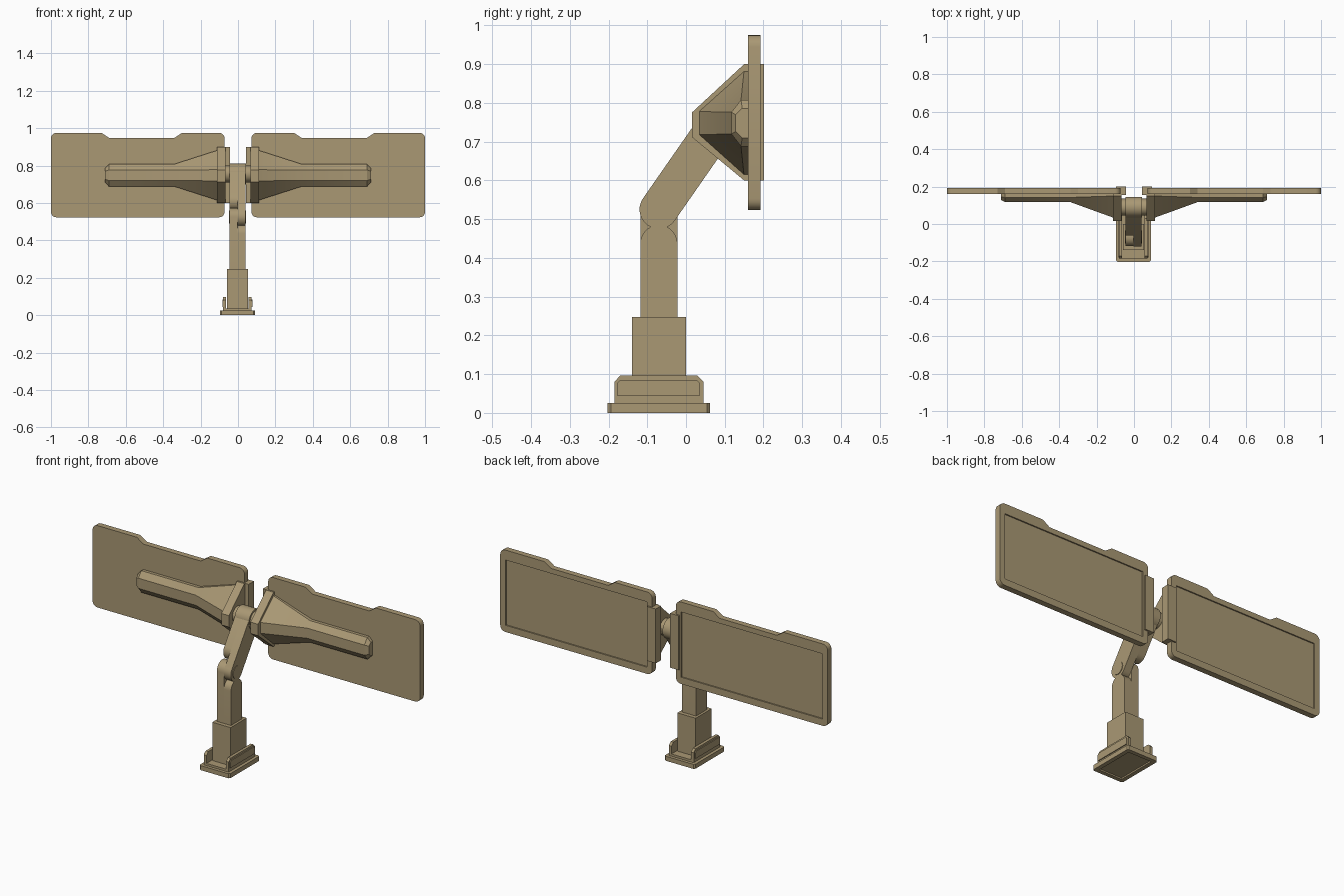
import bpy, bmesh, math
from mathutils import Vector

if "Cube" in bpy.data.objects:
    bpy.data.objects.remove(bpy.data.objects["Cube"])

TAN = (0.40, 0.315, 0.175, 1)
mat = bpy.data.materials.new("tan_metal")
mat.use_nodes = True
mat.diffuse_color = TAN
bsdf = next(n for n in mat.node_tree.nodes if n.type == "BSDF_PRINCIPLED")
bsdf.inputs["Base Color"].default_value = TAN
bsdf.inputs["Roughness"].default_value = 0.7

CX = -0.003  # the stand sits a hair off centre


def loft(name, rings, mirror=False):
    """Skin equal-length rings of 3D points and cap both ends."""
    bm = bmesh.new()
    loops = [[bm.verts.new(p) for p in ring] for ring in rings]
    for a, b in zip(loops, loops[1:]):
        for i in range(len(a)):
            j = (i + 1) % len(a)
            bm.faces.new((a[i], a[j], b[j], b[i]))
    bm.faces.new(loops[0])
    bm.faces.new(loops[-1])
    bmesh.ops.recalc_face_normals(bm, faces=bm.faces)
    mesh = bpy.data.meshes.new(name)
    bm.to_mesh(mesh)
    bm.free()
    mesh.materials.append(mat)
    ob = bpy.data.objects.new(name, mesh)
    bpy.context.collection.objects.link(ob)
    if mirror:
        ob.modifiers.new("Mirror", "MIRROR").use_clip = False
    return ob


def side_prism(name, profile, x0, x1, mirror=False):
    """Extrude a (y, z) profile along x."""
    return loft(name, [[(x, y, z) for y, z in profile] for x in (x0, x1)], mirror)


def box(name, x0, x1, y0, y1, z0, z1, mirror=False):
    return side_prism(name, [(y0, z0), (y1, z0), (y1, z1), (y0, z1)], x0, x1, mirror)


def arc(centre, r, start, end, n=14):
    return [(centre[0] + r * math.cos(math.radians(start + (end - start) * i / n)),
             centre[1] + r * math.sin(math.radians(start + (end - start) * i / n)))
            for i in range(n + 1)]


def stadium(a, b, r):
    ang = math.degrees(math.atan2(b[1] - a[1], b[0] - a[0]))
    return arc(b, r, ang - 90, ang + 90) + arc(a, r, ang + 90, ang + 270)


def disc(centre, r):
    return arc(centre, r, 0, 360, 32)[:-1]


def cut(ob, cutter):
    """Subtract a cutter and remove it."""
    mod = ob.modifiers.new("Cut", "BOOLEAN")
    mod.operation, mod.solver, mod.object = "DIFFERENCE", "EXACT", cutter
    bpy.context.view_layer.objects.active = ob
    bpy.ops.object.modifier_move_to_index(modifier="Cut", index=0)
    bpy.ops.object.modifier_apply(modifier="Cut")
    bpy.data.objects.remove(cutter)


# Base: foot plate with clipped corners and a hollow underside
hw, c, y0, y1 = 0.093, 0.008, -0.202, 0.062
outline = [(-hw + c, y0), (hw - c, y0), (hw, y0 + c), (hw, y1 - c),
           (hw - c, y1), (-hw + c, y1), (-hw, y1 - c), (-hw, y0 + c)]
foot = loft("foot_plate", [[(x + CX, y, z) for x, y in outline] for z in (0, 0.025)])
cut(foot, box("foot_cutter", CX - 0.07, CX + 0.07, -0.18, 0.04, -0.01, 0.008))
box("base_floor", CX - 0.065, CX + 0.065, -0.185, 0.045, 0.02, 0.037)

# Base: side rails with raised outer panels
rail = [(-0.185, 0.02), (0.045, 0.02), (0.045, 0.08), (0.03, 0.096),
        (-0.17, 0.096), (-0.185, 0.08)]
ridge = [(-0.178, 0.045), (0.036, 0.045), (0.036, 0.077), (0.028, 0.085),
         (-0.17, 0.085), (-0.178, 0.077)]
for side, label in ((1, "left"), (-1, "right")):
    side_prism(label + "_rail", rail, CX + side * 0.06, CX + side * 0.076)
    side_prism(label + "_rail_panel", ridge, CX + side * 0.07, CX + side * 0.081)

# Post: collar, body with round top, and the taller lug on one side
box("collar", CX - 0.056, CX + 0.056, -0.14, 0, 0.02, 0.248)
ELBOW = (-0.07, 0.525)
PR = 0.048


def post_profile(top):
    return [(-0.07 - PR, 0.2), (-0.07 + PR, 0.2)] + arc((-0.07, top), PR, 0, 180)


side_prism("post_body", post_profile(0.437), CX, CX + 0.043)
side_prism("post_lug", post_profile(ELBOW[1]), CX - 0.043, CX)

# Slanted link: full length on one half, clear of the lug on the other
SHOULDER = (0.09, 0.755)
step = Vector(ELBOW).lerp(Vector(SHOULDER), 0.36)
side_prism("link_long_half", stadium(ELBOW, SHOULDER, 0.05), CX, CX + 0.043)
side_prism("link_short_half", stadium(step, SHOULDER, 0.05), CX - 0.043, CX)
side_prism("elbow_pin", disc(ELBOW, 0.034), CX - 0.045, CX + 0.046)
side_prism("shoulder_barrel", disc(SHOULDER, 0.055), -0.046, 0.042)
side_prism("shoulder_axle", disc(SHOULDER, 0.045), -0.08, 0.08)

# Hinge brackets
web = [(0.015, 0.712), (0.15, 0.6), (0.17, 0.6), (0.17, 0.9), (0.15, 0.9), (0.015, 0.775)]
side_prism("bracket_web", web, 0.066, 0.112, True)
box("bracket_back", 0.044, 0.096, 0.155, 0.201, 0.6, 0.9, True)


# Tapered support arms
def arm_section(x, front, shoulder, half_front, half_back):
    zc = 0.748
    half = [(front, half_front), (shoulder, half_back), (0.165, half_back)]
    return ([(x, y, zc + h) for y, h in half] +
            [(x, y, zc - h) for y, h in reversed(half)])


loft("support_arm", [arm_section(0.1, 0.03, 0.15, 0.03, 0.137),
                     arm_section(0.34, 0.117, 0.142, 0.028, 0.06),
                     arm_section(0.69, 0.117, 0.142, 0.028, 0.06),
                     arm_section(0.71, 0.128, 0.145, 0.022, 0.038)], True)

# Display panels with a notched top edge and a recessed screen
r = 0.03
x0, x1, z0, z1 = 0.072, 1.0, 0.523, 0.975
outline = (arc((x0 + r, z0 + r), r, 180, 270, 5) + arc((x1 - r, z0 + r), r, 270, 360, 5) +
           arc((x1 - r, z1 - r), r, 0, 90, 5) +
           [(0.73, z1), (0.69, 0.948), (0.34, 0.948), (0.3, z1)] +
           arc((x0 + r, z1 - r), r, 90, 180, 5))
panel = loft("display_panel", [[(x, y, z) for x, z in outline] for y in (0.16, 0.192)], True)
cut(panel, box("screen_cutter", 0.105, 0.967, 0.185, 0.21, 0.56, 0.92))

# Smooth the round parts, keep the hard edges
for ob in bpy.context.scene.objects:
    ob.select_set(ob.type == "MESH")
bpy.context.view_layer.objects.active = panel
bpy.ops.object.shade_smooth_by_angle(angle=math.radians(25))
